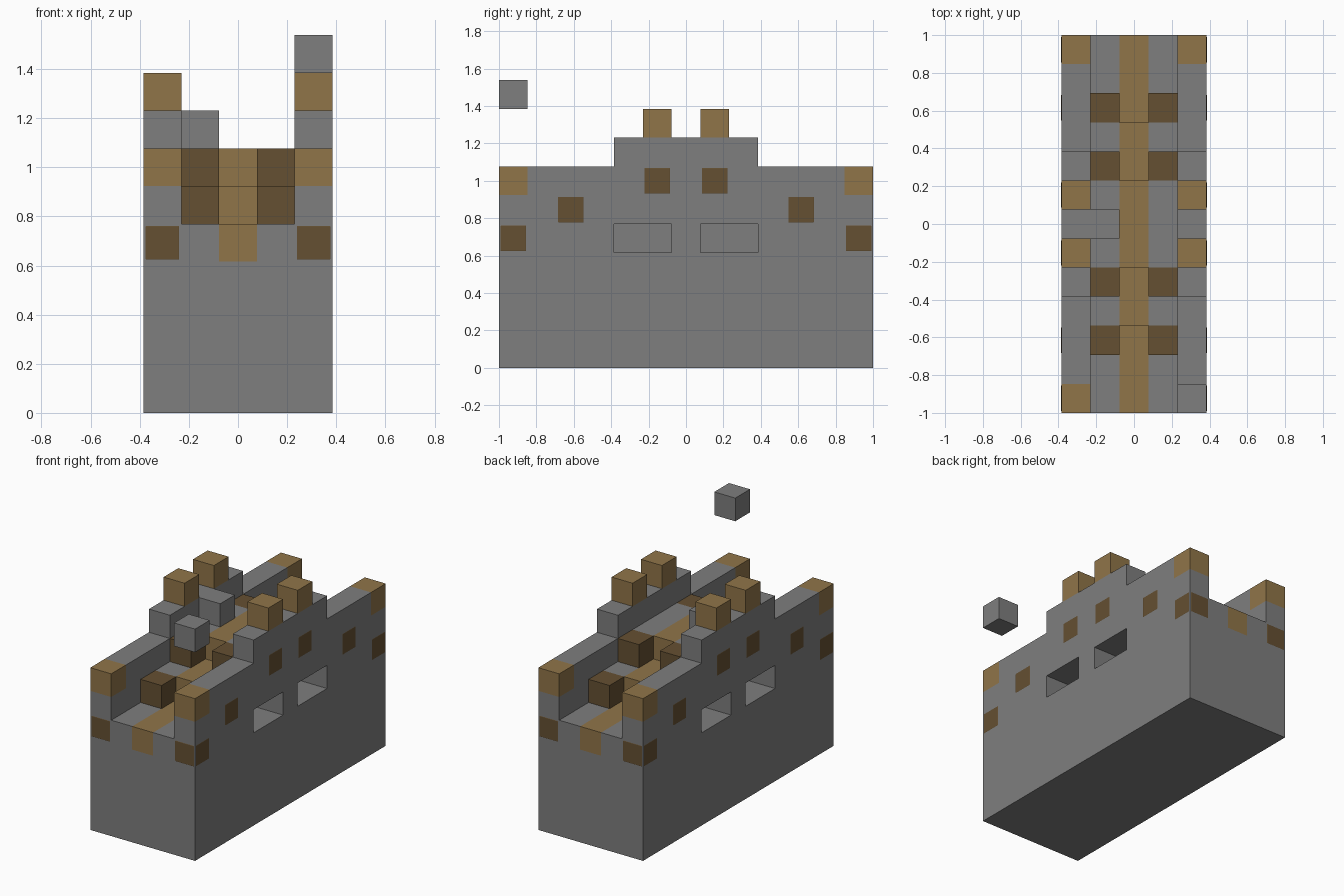
import bpy
import bmesh
from mathutils import Matrix, Vector

U = 2 / 13  # one block

old = bpy.data.objects.get("Cube")
if old:
    bpy.data.objects.remove(old, do_unlink=True)


def material(name, color):
    m = bpy.data.materials.new(name)
    m.use_nodes = True
    m.diffuse_color = (*color, 1)
    m.node_tree.nodes["Principled BSDF"].inputs["Base Color"].default_value = (*color, 1)
    return m


GREY = material("stone grey", (0.21, 0.21, 0.21))
GOLD = material("light brown", (0.28, 0.178, 0.066))
BROWN = material("dark brown", (0.13, 0.08, 0.032))


def finish(name, bm, mat):
    bmesh.ops.recalc_face_normals(bm, faces=bm.faces)
    me = bpy.data.meshes.new(name)
    bm.to_mesh(me)
    bm.free()
    me.materials.append(mat)
    ob = bpy.data.objects.new(name, me)
    bpy.context.collection.objects.link(ob)
    return ob


def box(name, mat, x, y, z, grow=0.0):
    """Box from (min, max) ranges in block units."""
    bm = bmesh.new()
    ranges = (x, y, z)
    size = [(b - a) * U + 2 * grow for a, b in ranges]
    mid = Vector([(a + b) / 2 * U for a, b in ranges])
    bmesh.ops.create_cube(bm, size=1, matrix=Matrix.Translation(mid) @ Matrix.Diagonal((*size, 1)))
    return finish(name, bm, mat)


def block(name, mat, x, y, z, grow=0.0):
    """One block, x and y at its centre, z its level."""
    return box(name, mat, (x - .5, x + .5), (y - .5, y + .5), (z, z + 1), grow)


def stepped(name, mat, x, half):
    """Symmetric stepped profile of (y, z) points, extruded across x."""
    bm = bmesh.new()
    outline = half + [(-y, z) for y, z in reversed(half)]
    face = bm.faces.new([bm.verts.new((x[0] * U, y * U, z * U)) for y, z in outline])
    out = bmesh.ops.extrude_face_region(bm, geom=[face])["geom"]
    bmesh.ops.translate(bm, vec=((x[1] - x[0]) * U, 0, 0),
                        verts=[v for v in out if isinstance(v, bmesh.types.BMVert)])
    return finish(name, bm, mat)


def inset_block(name, mat, x, y, z):
    """Soft-cornered block standing very slightly proud of the wall."""
    ob = block(name, mat, x, y, z, 0.001)
    mod = ob.modifiers.new("soft corners", "BEVEL")
    mod.width = 0.012
    mod.segments = 2


WALL = [(6.5, 5), (6.5, 6), (5.5, 6), (5.5, 7), (2.5, 7), (2.5, 8)]
STAIR = [(3.5, 5), (3.5, 6), (1.5, 6), (1.5, 7)]

# Solid base and the core between the window recesses
box("base", GREY, (-2.5, 2.5), (-6.5, 6.5), (0, 4))
box("core", GREY, (-.5, .5), (-3.5, 3.5), (4, 5))

# Central runner climbing over the middle
stepped("runner_stairs", GOLD, (-.5, .5), STAIR)

for s, side in ((-1, "right"), (1, "left")):
    def span(a, b):
        return tuple(sorted((s * a, s * b)))

    # Walls, stairs and deck, leaving the window openings free
    stepped(f"{side}_wall", GREY, span(1.5, 2.5), WALL)
    stepped(f"{side}_stairs", GREY, span(.5, 1.5), STAIR)
    box(f"{side}_window_pillar", GREY, span(.5, 2.5), (-.5, .5), (4, 5))

    for t, end in ((-1, "front"), (1, "back")):
        tag = f"{side}_{end}"
        box(f"{tag}_deck", GREY, span(.5, 2.5), tuple(sorted((t * 2.5, t * 6.5))), (4, 5))
        # Blocks at the foot of each step
        block(f"{tag}_lower_step", BROWN, s, t * 4, 5)
        block(f"{tag}_upper_step", BROWN, s, t * 2, 6)
        # Wall corners and battlements
        block(f"{tag}_corner", GOLD, s * 2, t * 6, 6)
        block(f"{tag}_battlement", GOLD, s * 2, t, 8)
        # Dark blocks set into the wall
        inset_block(f"{tag}_corner_inset", BROWN, s * 2, t * 6, 4)
        inset_block(f"{tag}_low_inset", BROWN, s * 2, t * 4, 5)
        inset_block(f"{tag}_high_inset", BROWN, s * 2, t, 6)

# Flat ends of the runner
for t, end in ((-1, "front"), (1, "back")):
    box(f"{end}_runner", GOLD, (-.5, .5), tuple(sorted((t * 3.5, t * 6.5))), (4, 5))

# Single seat block and the loose floating block
block("seat_block", GREY, -1, 0, 7)
block("floating_block", GREY, 2, -6, 9)
